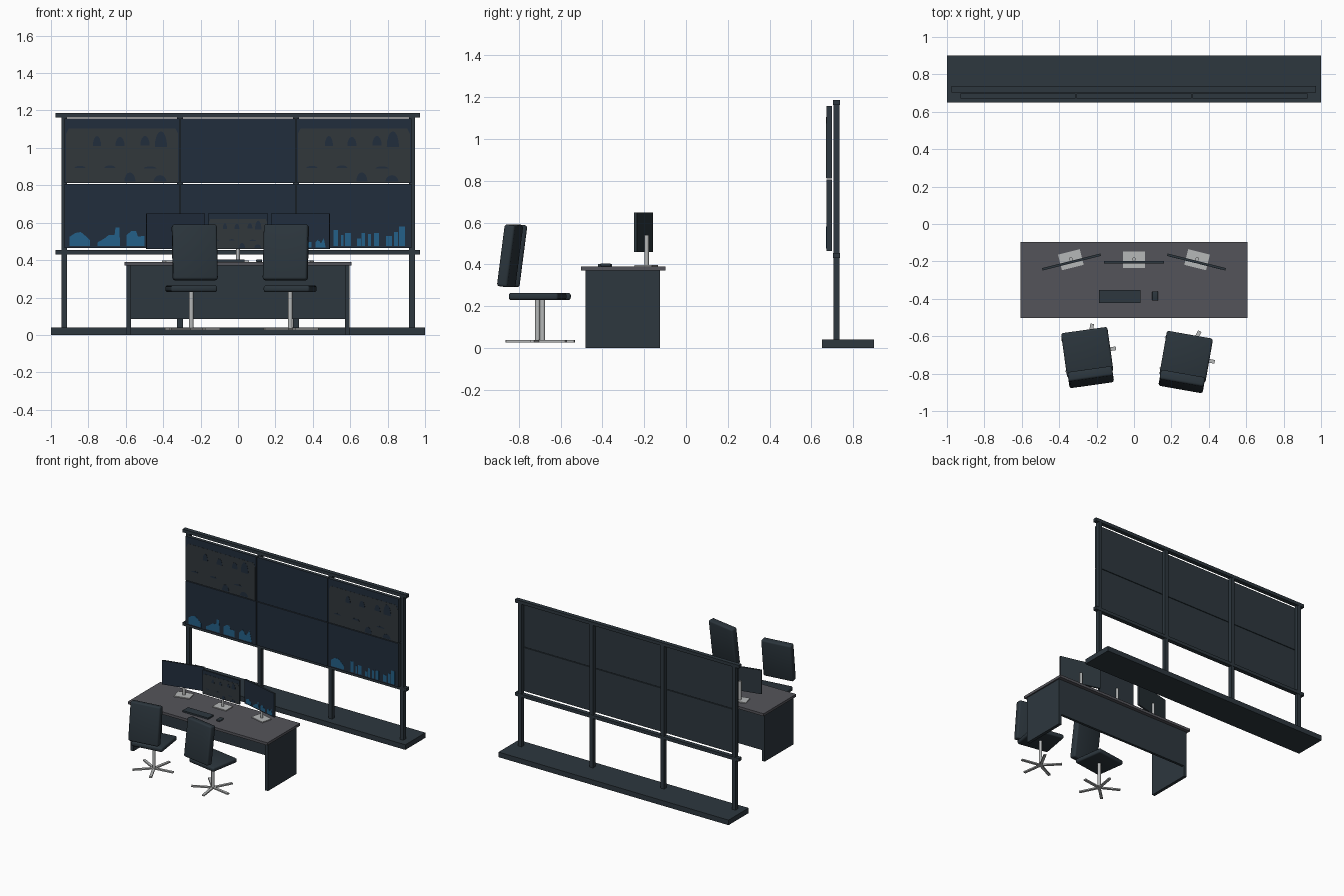
import bpy, bmesh, math
from mathutils import Matrix, Vector

if "Cube" in bpy.data.objects:
    bpy.data.objects.remove(bpy.data.objects["Cube"])

I = Matrix.Identity(4)


def mat(name, r, g, b):
    lin = lambda c: ((c / 255 + 0.055) / 1.055) ** 2.4
    m = bpy.data.materials.new(name)
    m.diffuse_color = (lin(r), lin(g), lin(b), 1)
    m.use_nodes = True
    m.node_tree.nodes["Principled BSDF"].inputs["Base Color"].default_value = m.diffuse_color
    return m


SLATE = mat("slate", 45, 55, 62)
DESK = mat("desk_grey", 84, 84, 90)
METAL = mat("light_metal", 182, 184, 184)
CHAIR = mat("chair_fabric", 43, 53, 60)
NAVY = mat("screen_navy", 33, 45, 60)
MAP = mat("map_grey", 49, 55, 59)
TEAL = mat("chart_teal", 36, 96, 136)


def finish(name, bm, mats, M=I, smooth=False):
    bmesh.ops.recalc_face_normals(bm, faces=bm.faces)
    me = bpy.data.meshes.new(name)
    bm.to_mesh(me)
    bm.free()
    for m in mats:
        me.materials.append(m)
    ob = bpy.data.objects.new(name, me)
    bpy.context.collection.objects.link(ob)
    ob.matrix_world = M
    if smooth:
        bpy.ops.object.select_all(action='DESELECT')
        ob.select_set(True)
        bpy.context.view_layer.objects.active = ob
        bpy.ops.object.shade_smooth_by_angle(angle=math.radians(35))
    return ob


def box(name, x, y, z, m, M=I, bevel=0.0, front=None):
    """Box from (min, max) ranges; 'front' recolours the -y face."""
    bm = bmesh.new()
    bmesh.ops.create_cube(bm, size=1)
    for v in bm.verts:
        v.co = Vector([(r[0] + r[1]) / 2 + c * (r[1] - r[0]) for r, c in zip((x, y, z), v.co)])
    if bevel:
        bmesh.ops.bevel(bm, geom=bm.edges[:], offset=bevel, segments=3, profile=0.5, affect='EDGES')
    if front:
        bm.normal_update()
        for f in bm.faces:
            if f.normal.y < -0.9:
                f.material_index = 1
    return finish(name, bm, [m, front] if front else [m], M, bevel > 0)


def pole(name, r, z0, z1, m, M=I):
    bm = bmesh.new()
    bmesh.ops.create_cone(bm, cap_ends=True, segments=16, radius1=r, radius2=r, depth=z1 - z0,
                          matrix=Matrix.Translation((0, 0, (z0 + z1) / 2)))
    return finish(name, bm, [m], M, True)


def plates(name, outlines, depth, m, M):
    """Thin prisms from x/z outlines, standing 'depth' in front of the screen."""
    bm = bmesh.new()
    for pts in outlines:
        f = bm.faces.new([bm.verts.new((px, 0.001, pz)) for px, pz in pts])
        ext = bmesh.ops.extrude_face_region(bm, geom=[f])['geom']
        bmesh.ops.translate(bm, vec=(0, -depth - 0.001, 0),
                            verts=[v for v in ext if isinstance(v, bmesh.types.BMVert)])
    return finish(name, bm, [m], M)


def rect(x0, x1, z0, z1):
    return [(x0, z0), (x1, z0), (x1, z1), (x0, z1)]


def dome(cx, z, rx, h):
    return [(cx + rx * math.cos(math.pi * i / 8), z + h * math.sin(math.pi * i / 8)) for i in range(9)]


# Screen pictures, drawn on a 0.61 x 0.345 panel centred on the origin
MOUNDS = [[(x / 100, z / 100) for x, z in pts] for pts in (
    [(-28, -16), (-28, -11), (-25, -9), (-22, -8.5), (-19, -11), (-17, -13), (-17, -16)],
    [(-13, -16), (-13, -14), (-9.5, -12), (-7, -10), (-4, -10), (-3.5, -6), (-1.5, -6), (-1, -16)],
    [(2.5, -16), (2.5, -10), (5, -8), (7.5, -8), (8.5, -11), (12, -10.5), (12, -16)],
    [(16, -16), (16, -11), (19, -8), (22, -12), (25, -7), (27, -16)])]
BARS = [MOUNDS[0]] + [rect(a / 100, b / 100, -0.16, h / 100) for a, b, h in (
    (-11, -8.5, -7.5), (-7, -5.6, -10), (-4.8, -1.6, -9), (1.6, 3.7, -12), (3.9, 5.9, -9),
    (7.5, 9.1, -9.6), (10.7, 13.4, -9), (17, 20.3, -10.6), (21.4, 23.5, -8.5), (24.1, 27.3, -5.5))]
SPOTS = [dome(*s) for s in (
    (-.134, .025, .022, .055), (-.011, .025, .025, .05), (.123, .03, .025, .05), (.208, .02, .033, .085),
    (-.225, -.092, .03, .012), (-.065, -.092, .03, .014), (.15, -.095, .035, .012),
    (.042, -.165, .03, .05), (.203, -.165, .035, .035))]


def map_picture(name, M):
    area = [(-.3, -.17), (.3, -.17), (.3, .09), (.285, .12), (-.285, .12), (-.3, .09)]
    plates(name + "_map", [area], 0.001, MAP, M)
    plates(name + "_map_spots", SPOTS, 0.002, NAVY, M)


# Display wall: plinth, posts, rails
box("wall_plinth", (-1, 1), (.65, .9), (0, .04), SLATE)
for i, x in enumerate((-.93, -.31, .31, .93)):
    box(f"wall_post_{i}", (x - .015, x + .015), (.705, .735), (.04, 1.165), SLATE)
for n, z in (("lower", .43), ("top", 1.162)):
    box(f"wall_rail_{n}", (-.975, .972), (.704, .737), (z, z + .025), SLATE)

# Six wall screens
for c, x in enumerate((-.62, 0, .62)):
    for row, z0, z1 in (("lower", .464, .806), ("upper", .811, 1.157)):
        name = f"wall_screen_{row}_{c}"
        box(name, (x - .307, x + .307), (.672, .698), (z0, z1), SLATE, front=NAVY)
        M = Matrix.Translation((x, .672, (z0 + z1) / 2))
        if c != 1 and row == "upper":
            map_picture(name, M)
        elif c != 1:
            plates(name + "_chart", MOUNDS if c == 0 else BARS, 0.001, TEAL, M)

# Desk
box("desk_top", (-.607, .607), (-.502, -.097), (.37, .39), DESK)
box("desk_modesty_panel", (-.575, .575), (-.145, -.125), (.085, .37), SLATE)
for n, s in (("left", -1), ("right", 1)):
    box(f"desk_side_{n}", sorted((s * .573, s * .597)), (-.48, -.125), (0, .37), SLATE)
box("keyboard", (-.187, .036), (-.422, -.354), (.39, .402), SLATE)
box("mouse", (.097, .129), (-.41, -.36), (.39, .404), SLATE, bevel=.005)

# Three desk monitors, the outer two turned inwards
for n, x, a in (("left", -.338, 14), ("centre", 0, 0), ("right", .338, -14)):
    M = Matrix.Translation((x, -.188, 0)) @ Matrix.Rotation(math.radians(a), 4, 'Z')
    box(f"monitor_{n}", (-.16, .16), (-.022, -.009), (.46, .648), SLATE, M, front=NAVY)
    box(f"monitor_foot_{n}", (-.06, .06), (-.046, .04), (.39, .397), METAL, M)
    pole(f"monitor_stem_{n}", .01, .395, .54, METAL, M)
    P = M @ Matrix.Translation((0, -.022, .554)) @ Matrix.Diagonal((.52, 1, .54, 1))
    if n == "centre":
        map_picture("monitor_centre", P)
    elif n == "right":
        plates("monitor_right_chart", MOUNDS, 0.001, TEAL, P)

# Two swivel chairs
for n, x, y, a in (("left", -.25, -.686, 8), ("right", .279, -.71, -10)):
    M = Matrix.Translation((x, y, 0)) @ Matrix.Rotation(math.radians(a), 4, 'Z')
    box(f"chair_seat_{n}", (-.125, .125), (-.12, .12), (.229, .264), CHAIR, M, bevel=.012)
    B = M @ Matrix.Translation((0, -.134, .441)) @ Matrix.Rotation(-.13, 4, 'X')
    box(f"chair_back_{n}", (-.12, .12), (-.026, .026), (-.149, .149), CHAIR, B, bevel=.012)
    pole(f"chair_column_{n}", .012, .028, .232, METAL, M)
    for k in range(5):
        A = M @ Matrix.Rotation(math.radians(72 * k), 4, 'Z')
        box(f"chair_foot_{n}_{k}", (0, .155), (-.01, .01), (.027, .037), METAL, A)
